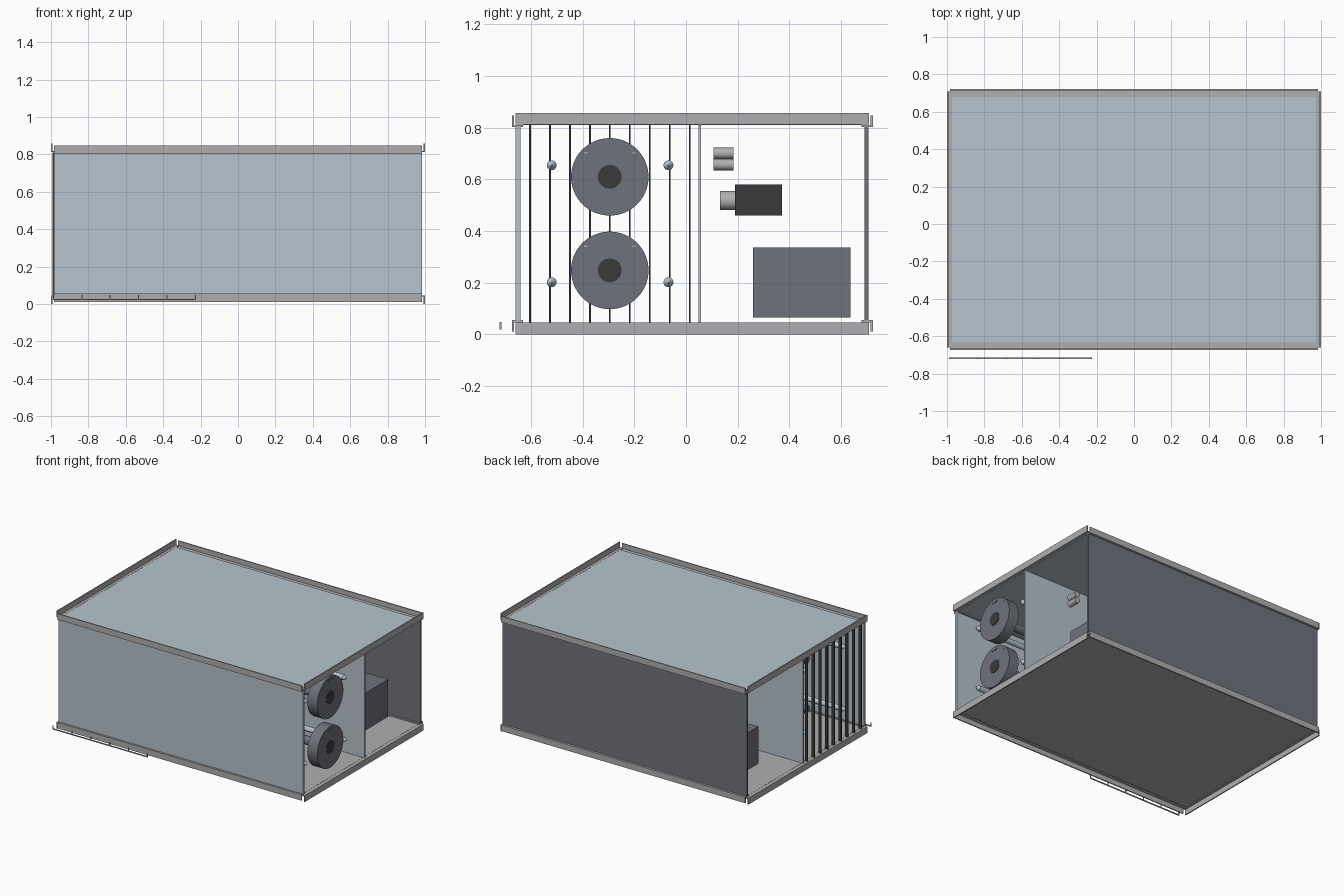
import bpy
import math
from mathutils import Vector

cube = bpy.data.objects.get("Cube")
if cube:
    bpy.data.objects.remove(cube, do_unlink=True)


def material(name, r, g, b):
    m = bpy.data.materials.new(name)
    m.use_nodes = True
    m.diffuse_color = (r, g, b, 1)
    m.node_tree.nodes["Principled BSDF"].inputs["Base Color"].default_value = (r, g, b, 1)
    return m


PANEL = material("pale blue panel", 0.47, 0.55, 0.61)
STEEL = material("light grey steel", 0.43, 0.43, 0.44)
SLATE = material("slate grey", 0.16, 0.17, 0.205)
DARK = material("dark grey", 0.042, 0.042, 0.042)


def box(name, mat, x, y, z):
    """Box from (min, max) ranges on each axis."""
    lo, hi = Vector((x[0], y[0], z[0])), Vector((x[1], y[1], z[1]))
    bpy.ops.mesh.primitive_cube_add(size=1, location=(lo + hi) / 2)
    o = bpy.context.object
    o.name = name
    o.scale = hi - lo
    bpy.ops.object.transform_apply(location=False, rotation=False)
    o.data.materials.append(mat)
    return o


def rod(name, mat, start, end, r1, r2=None, sides=40):
    """Cylinder or cone between two points."""
    a, b = Vector(start), Vector(end)
    d = b - a
    bpy.ops.mesh.primitive_cone_add(vertices=sides, radius1=r1, radius2=r1 if r2 is None else r2,
                                    depth=d.length, location=(a + b) / 2,
                                    rotation=d.to_track_quat('Z', 'Y').to_euler())
    o = bpy.context.object
    o.name = name
    bpy.ops.object.shade_smooth_by_angle(angle=math.radians(35))
    o.data.materials.append(mat)
    return o


def span(a, b):
    return (min(a, b), max(a, b))


# Angle-section frame: upright leg outside, flat flange towards the panels
T = 0.008
MID = 0.429
for level, up in (("bottom", -1), ("top", 1)):
    def height(a, b):
        return span(MID + up * a, MID + up * b)
    for side, outer, inward in (("front", -0.674, 1), ("back", 0.723, -1)):
        box(f"{level}_{side}_rail_leg", STEEL, (-0.983, 0.983),
            span(outer, outer + inward * T), height(0.374, 0.418))
        box(f"{level}_{side}_rail_flange", STEEL, (-0.983, 0.983),
            span(outer, outer + inward * 0.043), height(0.374, 0.382))
    for side, s in (("right", -1), ("left", 1)):
        box(f"{level}_{side}_rail_leg", STEEL, span(s, s * (1 - T)),
            (-0.66, 0.709), height(0.383, 0.429))
        box(f"{level}_{side}_rail_flange", STEEL, span(s, s * 0.972),
            (-0.66, 0.709), height(0.383, 0.390))

# Enclosure panels
box("roof", PANEL, (-0.973, 0.973), (-0.631, 0.680), (0.811, 0.818))
box("floor", STEEL, (-0.973, 0.973), (-0.631, 0.680), (0.040, 0.047))
box("front_wall", PANEL, (-0.985, 0.985), (-0.660, -0.641), (0.055, 0.803))
box("back_wall", SLATE, (-0.985, 0.985), (0.691, 0.707), (0.055, 0.803))
box("partition", PANEL, (-0.985, 0.985), (0.048, 0.058), (0.047, 0.811))

# Upright grille bars across the right-hand opening
for i in range(9):
    y = -0.604 + i * 0.0773
    box(f"grille_bar_{i + 1}", DARK, (-0.992, -0.970), (y - 0.0035, y + 0.0035), (0.047, 0.811))

# Pair of wheels on long shafts
FY = -0.295
for level, z in (("upper", 0.61), ("lower", 0.248)):
    rod(f"{level}_wheel", SLATE, (0.87, FY, z), (0.95, FY, z), 0.15, sides=64)
    rod(f"{level}_wheel_hub", DARK, (0.94, FY, z), (0.953, FY, z), 0.046)
    rod(f"{level}_wheel_shaft", SLATE, (-0.77, FY, z), (0.87, FY, z), 0.03)
    box(f"{level}_wheel_slot", SLATE, (0.948, 0.954), (FY - 0.026, FY + 0.026), (z + 0.121, z + 0.131))
    for s in (-1, 1):
        y = FY + s * 0.093
        box(f"{level}_wheel_tab", STEEL, (0.945, 0.953), (y - 0.006, y + 0.006), (z + 0.09, z + 0.096))

# Long tie rods with pointed ends
for y in (-0.52, -0.068):
    for z in (0.655, 0.202):
        rod("tie_rod", PANEL, (-0.9, y, z), (0.9, y, z), 0.019, sides=24)
        for s in (-1, 1):
            rod("tie_rod_tip", PANEL, (s * 0.9, y, z), (s * 0.925, y, z), 0.019, 0.001, sides=24)

# Equipment bay behind the partition
box("storage_tank", SLATE, (-0.765, 0.765), (0.26, 0.636), (0.065, 0.336))
box("motor_body", DARK, (-0.06, 0.06), (0.19, 0.371), (0.46, 0.58))
rod("motor_nose", STEEL, (0, 0.131, 0.518), (0, 0.19, 0.518), 0.037)
for z in (0.701, 0.657):
    rod("valve_cylinder", STEEL, (0.64, 0.107, z), (0.64, 0.183, z), 0.022)

# Low comb-shaped strip in front of the enclosure
YC = -0.718
box("strip_bar", STEEL, (-0.99, -0.225), (YC - 0.003, YC + 0.003), (0.020, 0.027))
for i in range(6):
    x = -0.987 + i * 0.1518
    box(f"strip_tooth_{i + 1}", STEEL, (x - 0.003, x + 0.003), (YC - 0.003, YC + 0.003), (0.020, 0.048))
